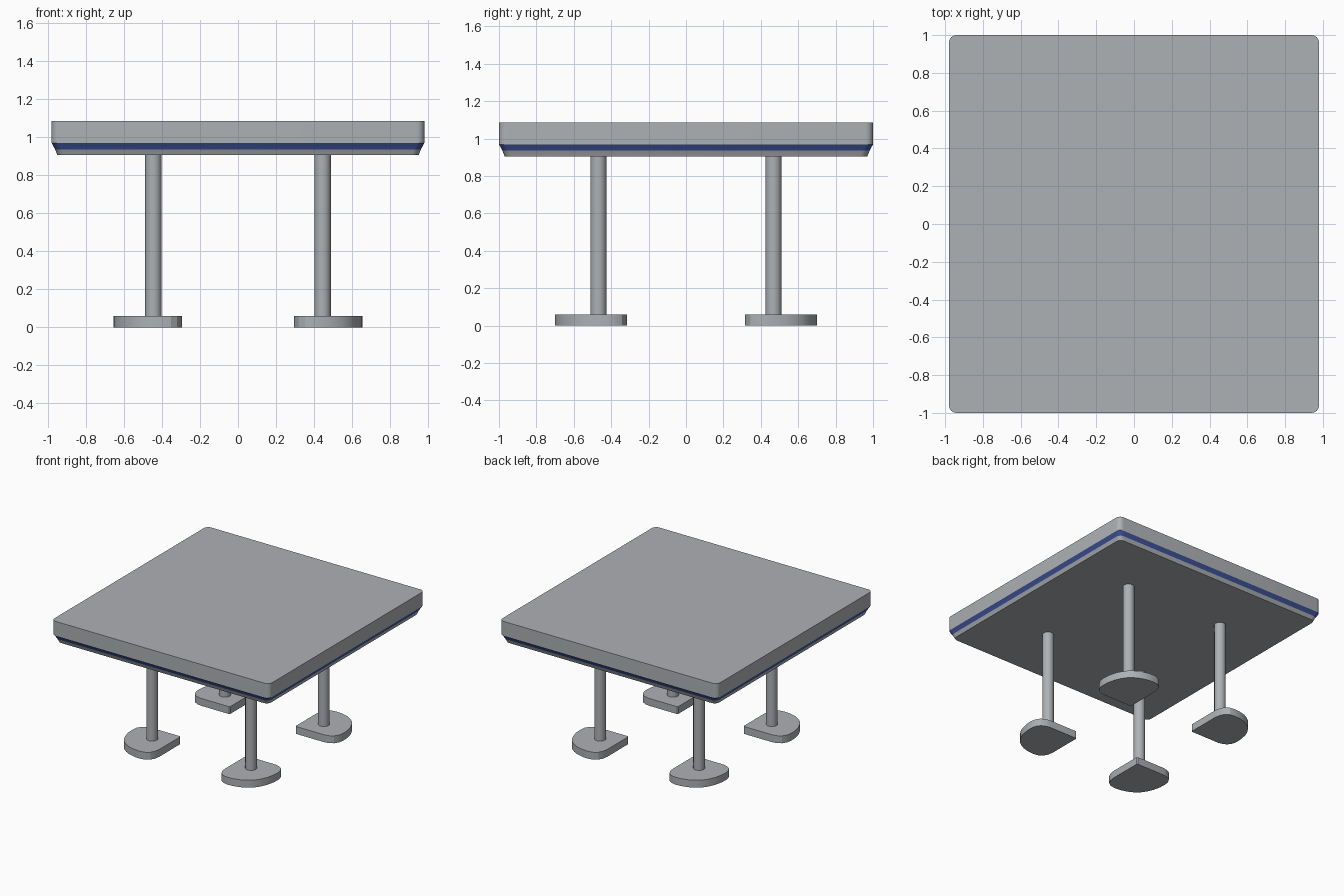
import bpy, bmesh, math

if "Cube" in bpy.data.objects:
    bpy.data.objects.remove(bpy.data.objects["Cube"])

def material(name, rgb):
    m = bpy.data.materials.new(name)
    m.diffuse_color = (*rgb, 1)
    m.use_nodes = True
    m.node_tree.nodes["Principled BSDF"].inputs["Base Color"].default_value = m.diffuse_color
    return m

GREY = material("pale grey", (0.42, 0.44, 0.46))
BLUE = material("blue trim", (0.05, 0.09, 0.33))

def loft(name, rings, mats, band=None, smooth=25):
    """Skin a stack of closed rings; band is the ring gap given the second material."""
    bm = bmesh.new()
    vs = [[bm.verts.new(p) for p in ring] for ring in rings]
    n = len(vs[0])
    for k in range(len(vs) - 1):
        for i in range(n):
            j = (i + 1) % n
            f = bm.faces.new((vs[k][i], vs[k][j], vs[k + 1][j], vs[k + 1][i]))
            f.material_index = 1 if k == band else 0
    bm.faces.new(vs[0])
    bm.faces.new(vs[-1])
    bmesh.ops.recalc_face_normals(bm, faces=bm.faces)
    me = bpy.data.meshes.new(name)
    bm.to_mesh(me)
    bm.free()
    for m in mats:
        me.materials.append(m)
    ob = bpy.data.objects.new(name, me)
    bpy.context.collection.objects.link(ob)
    bpy.ops.object.select_all(action='DESELECT')
    bpy.context.view_layer.objects.active = ob
    ob.select_set(True)
    bpy.ops.object.shade_smooth_by_angle(angle=math.radians(smooth))
    return ob

def rounded_rect(hx, hy, r, z, seg=6):
    pts = []
    for c, (sx, sy) in enumerate([(1, 1), (-1, 1), (-1, -1), (1, -1)]):
        for i in range(seg + 1):
            a = math.radians(90 * (c + i / seg))
            pts.append((sx * (hx - r) + r * math.cos(a), sy * (hy - r) + r * math.sin(a), z))
    return pts

# Table top: straight slab above a tapered skirt with a blue stripe
profile = [(0.03, 0.905), (0.018, 0.936), (0.0, 0.969), (0.0, 1.085)]
loft("table_top",
     [rounded_rect(0.98 - d, 1.0 - d, 0.04, z) for d, z in profile],
     [GREY, BLUE], band=1)

# Foot outline: square inner corner, rounded outer side (half of it, mirrored on the diagonal)
half = [(0.02, 0), (0.72, 0), (0.83, 0.02), (0.92, 0.07), (0.98, 0.16),
        (1.0, 0.28), (0.99, 0.42), (0.95, 0.58), (0.89, 0.7)]
outline = half + [(0.81, 0.81)] + [(v, u) for u, v in reversed(half)]

for sx, side in ((-1, "left"), (1, "right")):
    for sy, end in ((-1, "front"), (1, "back")):
        # Foot plate, inner corner pointing to the table centre
        foot = [(sx * (0.295 + 0.36 * u), sy * (0.315 + 0.385 * v)) for u, v in outline]
        loft(f"{end}_{side}_foot", [[(x, y, z) for x, y in foot] for z in (0.0, 0.06)], [GREY])
        # Round post
        post = [(sx * 0.445 + 0.043 * math.cos(math.tau * i / 24),
                 sy * 0.468 + 0.043 * math.sin(math.tau * i / 24)) for i in range(24)]
        loft(f"{end}_{side}_post", [[(x, y, z) for x, y in post] for z in (0.055, 0.91)], [GREY])
